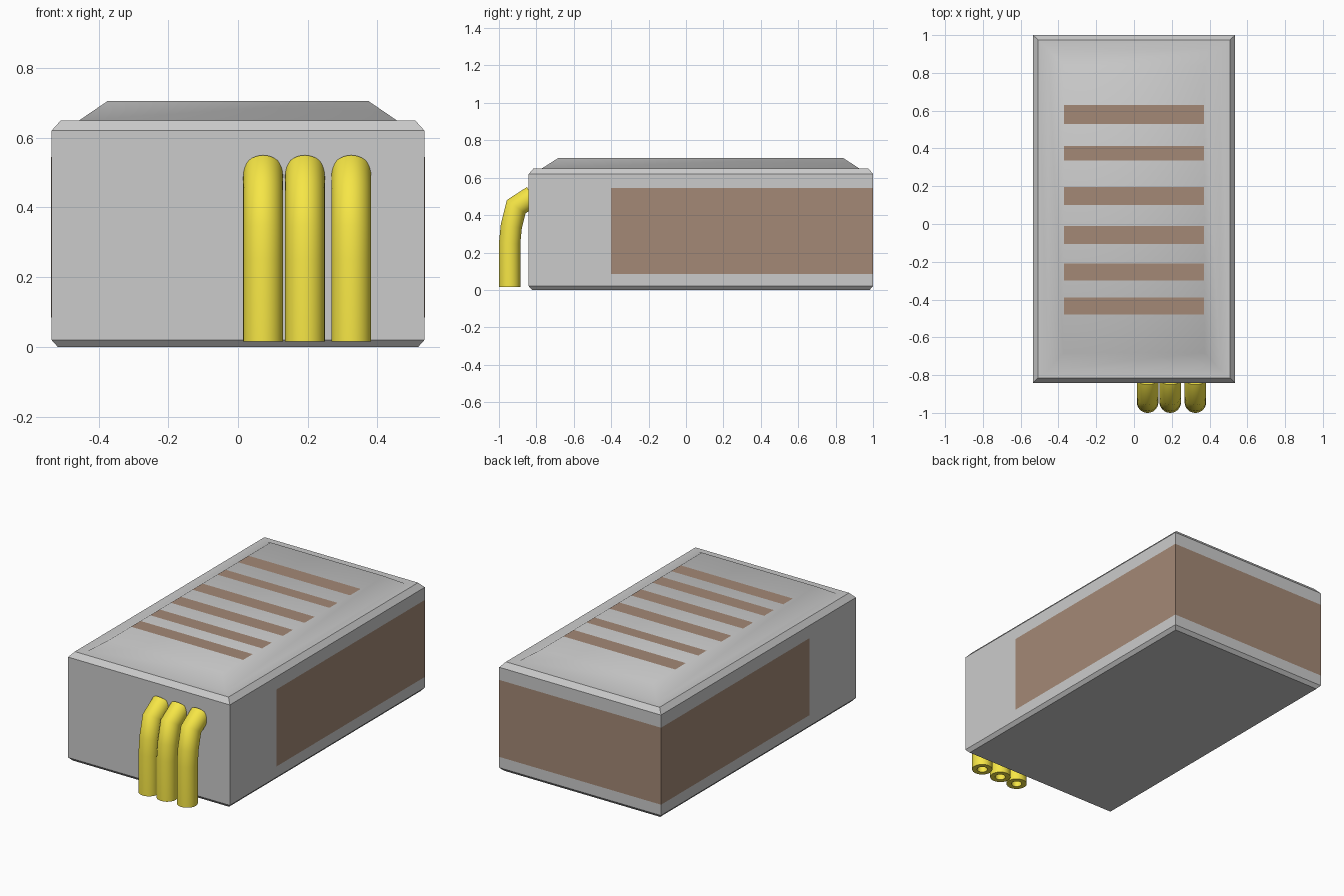
import bpy, bmesh, math
from mathutils import Vector

if "Cube" in bpy.data.objects:
    bpy.data.objects.remove(bpy.data.objects["Cube"])


def material(name, rgb):
    m = bpy.data.materials.new(name)
    m.diffuse_color = (*rgb, 1)
    m.use_nodes = True
    m.node_tree.nodes["Principled BSDF"].inputs["Base Color"].default_value = m.diffuse_color
    return m


brown = material("brown", (0.37, 0.25, 0.18))
yellow = material("yellow", (0.92, 0.79, 0.06))


def loft(name, rings, caps=(), closed=False, mat=None, smooth=None):
    """Skin a list of rings, optionally capping some or joining last to first."""
    bm = bmesh.new()
    rows = [[bm.verts.new(p) for p in r] for r in rings]
    n = len(rows[0])
    pairs = list(zip(rows, rows[1:])) + ([(rows[-1], rows[0])] if closed else [])
    for a, b in pairs:
        for i in range(n):
            j = (i + 1) % n
            bm.faces.new((a[i], a[j], b[j], b[i]))
    for c in caps:
        bm.faces.new(rows[c])
    bmesh.ops.recalc_face_normals(bm, faces=bm.faces)
    return finish(name, bm, mat, smooth)


def finish(name, bm, mat=None, smooth=None):
    me = bpy.data.meshes.new(name)
    bm.to_mesh(me)
    bm.free()
    ob = bpy.data.objects.new(name, me)
    bpy.context.collection.objects.link(ob)
    if mat:
        me.materials.append(mat)
    if smooth:
        bpy.ops.object.select_all(action='DESELECT')
        ob.select_set(True)
        bpy.context.view_layer.objects.active = ob
        bpy.ops.object.shade_smooth_by_angle(angle=math.radians(smooth))
    return ob


def rect(x, y0, y1, z):
    return [(-x, y0, z), (x, y0, z), (x, y1, z), (-x, y1, z)]


def panels(name, quads, mat):
    bm = bmesh.new()
    for q in quads:
        bm.faces.new([bm.verts.new(p) for p in q])
    return finish(name, bm, mat)


# Chamfered case
rim = rect(0.508, -0.815, 0.975, 0.65)
loft("case", [rect(0.517, -0.823, 0.982, 0), rect(0.535, -0.841, 1.0, 0.02),
              rect(0.535, -0.841, 1.0, 0.62), rim], caps=[0])

# Softly shaded raised top
lid = loft("raised_top", [rim, rect(0.455, -0.77, 0.925, 0.65),
                          rect(0.373, -0.682, 0.84, 0.706)], caps=[2], smooth=60)
if sum(p.normal.z for p in lid.data.polygons) < 0:
    lid.data.flip_normals()

# Six vent strips across the top
strips = [(-0.48, -0.39), (-0.30, -0.21), (-0.105, -0.01),
          (0.10, 0.195), (0.335, 0.412), (0.53, 0.63)]
panels("vent_strips", [rect(0.37, a, b, 0.7072) for a, b in strips], brown)

# Brown band around the sides and back
X, Y0, Y1, Z0, Z1 = 0.536, -0.40, 1.001, 0.085, 0.545
path = [(X, Y0), (X, Y1), (-X, Y1), (-X, Y0)]
panels("side_band", [[(*a, Z0), (*b, Z0), (*b, Z1), (*a, Z1)]
                     for a, b in zip(path, path[1:])], brown)


# Hollow bent pipes on the front, with mitred rings along the path
def pipe(name, x, r=0.057, hole=0.029, sides=32):
    pts = [Vector((x, y, z)) for y, z in
           [(-0.943, 0.015), (-0.943, 0.25), (-0.934, 0.34),
            (-0.908, 0.445), (-0.82, 0.502)]]
    dirs = [(b - a).normalized() for a, b in zip(pts, pts[1:])]
    outer, inner = [], []
    for i, p in enumerate(pts):
        d0, d1 = dirs[max(i - 1, 0)], dirs[min(i, len(dirs) - 1)]
        t = (d0 + d1).normalized()
        side = Vector((1, 0, 0))
        up = t.cross(side) / t.dot(d1)
        for rad, out in ((r, outer), (hole, inner)):
            out.append([p + rad * (math.cos(k * math.tau / sides) * side
                                   + math.sin(k * math.tau / sides) * up)
                        for k in range(sides)])
    loft(name, outer + inner[::-1], closed=True, mat=yellow, smooth=60)


for i, x in enumerate((0.072, 0.192, 0.325)):
    pipe(f"pipe_{i + 1}", x)
